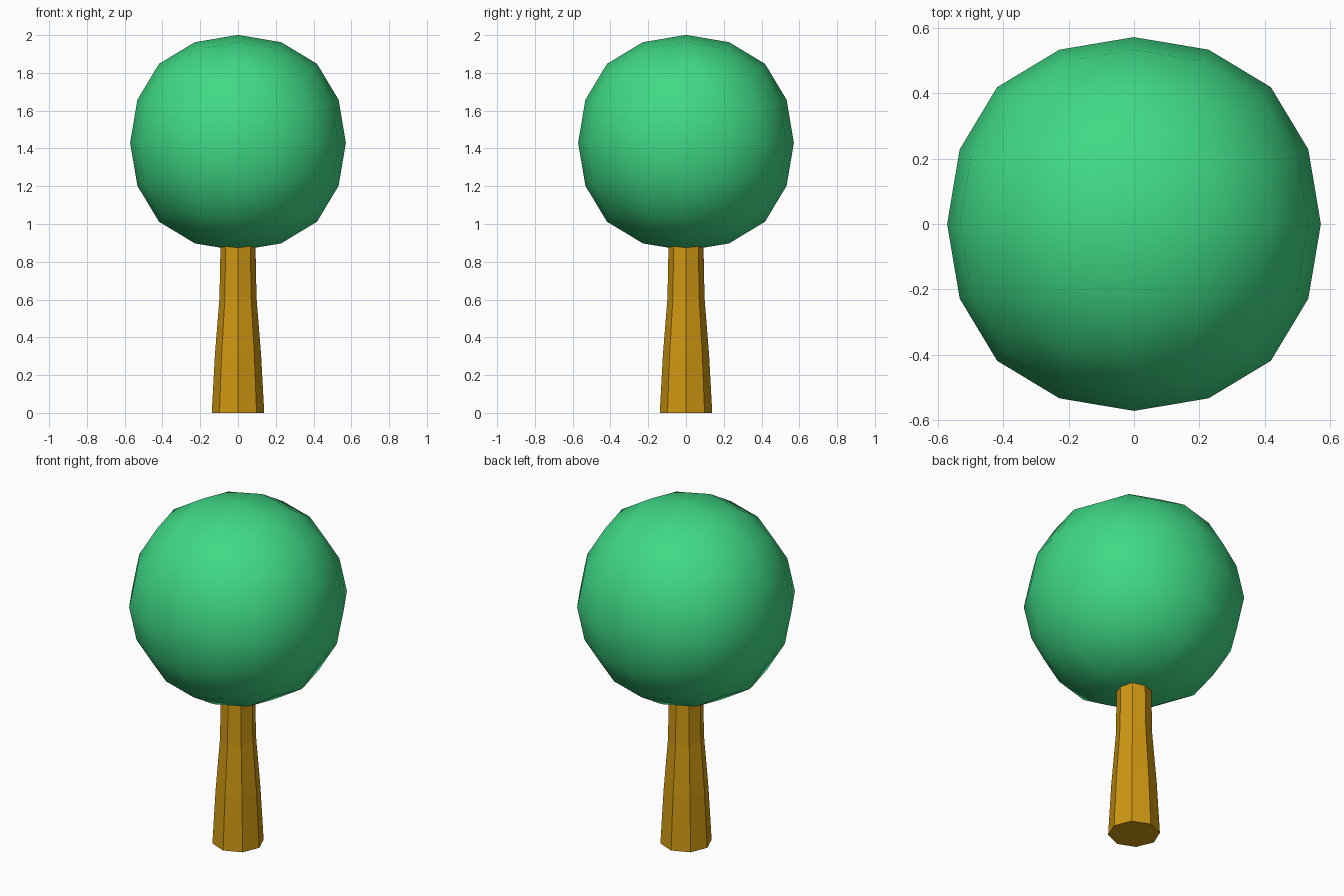
import bpy, bmesh
from math import cos, sin, pi

if "Cube" in bpy.data.objects:
    bpy.data.objects.remove(bpy.data.objects["Cube"])


def colour(obj, name, rgb):
    mat = bpy.data.materials.new(name)
    mat.diffuse_color = (*rgb, 1)
    mat.use_nodes = True
    mat.node_tree.nodes["Principled BSDF"].inputs["Base Color"].default_value = mat.diffuse_color
    obj.data.materials.append(mat)


def new_object(name, bm):
    mesh = bpy.data.meshes.new(name)
    bmesh.ops.recalc_face_normals(bm, faces=bm.faces)
    bm.to_mesh(mesh)
    bm.free()
    obj = bpy.data.objects.new(name, mesh)
    bpy.context.collection.objects.link(obj)
    return obj


# Trunk: eight-sided tapering column, its top buried in the crown
SIDES = 8
profile = [(0.139, 0.0), (0.122, 0.31), (0.098, 0.61), (0.092, 0.92)]
bm = bmesh.new()
rings = [[bm.verts.new((r * cos(2 * pi * i / SIDES), r * sin(2 * pi * i / SIDES), z))
          for i in range(SIDES)] for r, z in profile]
for low, high in zip(rings, rings[1:]):
    for i in range(SIDES):
        j = (i + 1) % SIDES
        bm.faces.new((low[i], low[j], high[j], high[i]))
bm.faces.new(rings[0])
bm.faces.new(rings[-1])
trunk = new_object("trunk", bm)
colour(trunk, "bark", (0.62, 0.31, 0.006))

# Crown: subdivided cube forming a smooth low-poly ball
bm = bmesh.new()
bmesh.ops.create_cube(bm, size=1.3)
for f in bm.faces:
    f.smooth = True
crown = new_object("crown", bm)
crown.location.z = 1.43
sub = crown.modifiers.new("round", 'SUBSURF')
sub.levels = sub.render_levels = 2
sub.use_limit_surface = False
colour(crown, "leaves", (0.05, 0.70, 0.235))
